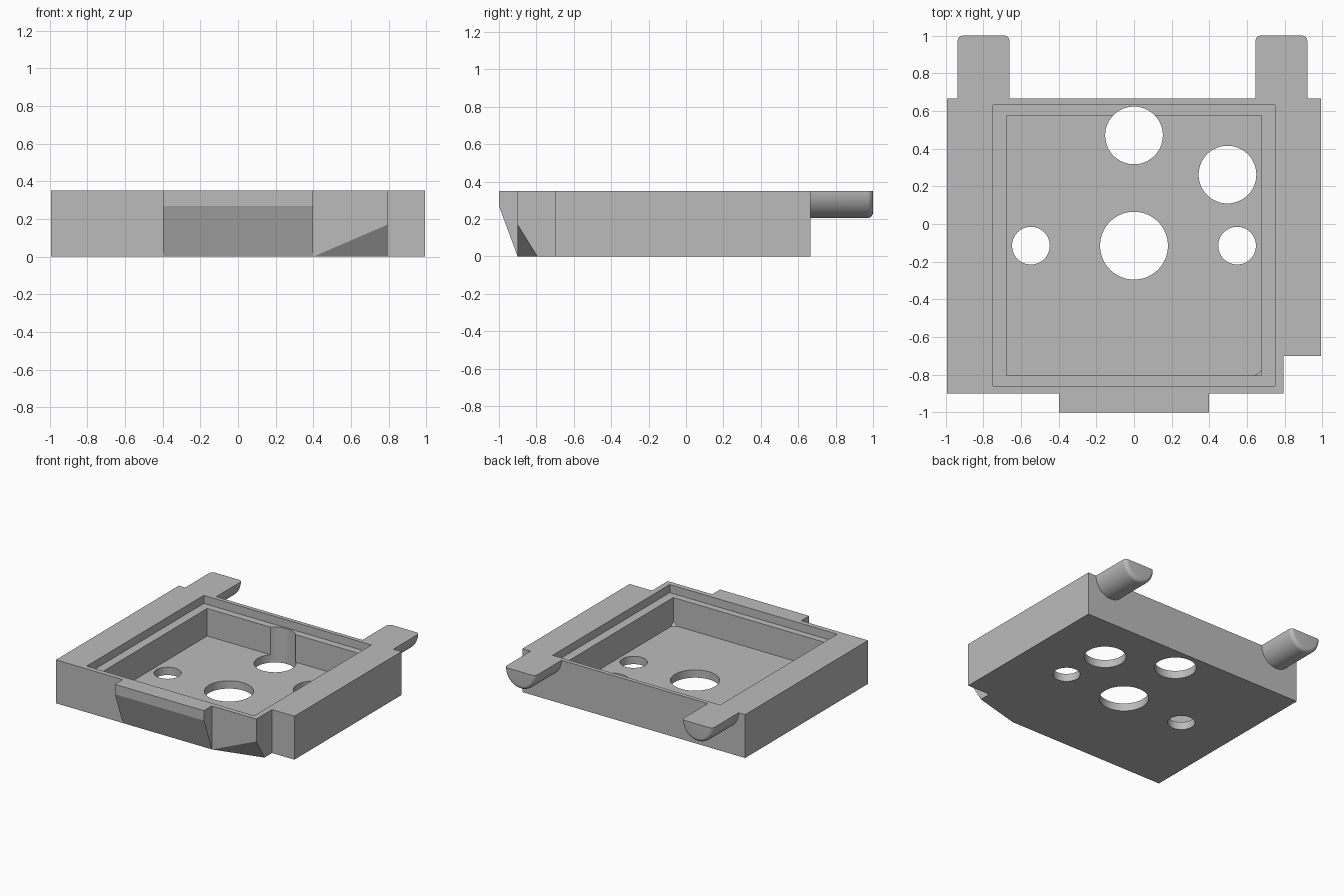
import bpy
import bmesh
import math
from mathutils import Vector

cube = bpy.data.objects.get("Cube")
if cube:
    bpy.data.objects.remove(cube, do_unlink=True)

grey = bpy.data.materials.new("plain grey")
grey.use_nodes = True
grey.diffuse_color = (0.5, 0.5, 0.5, 1)
grey.node_tree.nodes["Principled BSDF"].inputs["Base Color"].default_value = (0.5, 0.5, 0.5, 1)

TOP = 0.35
LEDGE = 0.285
FLOOR = 0.063


def finish(name, bm):
    bmesh.ops.recalc_face_normals(bm, faces=bm.faces)
    mesh = bpy.data.meshes.new(name)
    bm.to_mesh(mesh)
    bm.free()
    mesh.materials.append(grey)
    obj = bpy.data.objects.new(name, mesh)
    bpy.context.collection.objects.link(obj)
    return obj


def prism(name, outline, direction):
    """Extrude a closed planar outline along a direction."""
    bm = bmesh.new()
    face = bm.faces.new([bm.verts.new(p) for p in outline])
    ext = bmesh.ops.extrude_face_region(bm, geom=[face])
    moved = [v for v in ext["geom"] if isinstance(v, bmesh.types.BMVert)]
    bmesh.ops.translate(bm, verts=moved, vec=Vector(direction))
    return finish(name, bm)


def box(name, x0, x1, y0, y1, z0, z1):
    base = [(x0, y0, z0), (x1, y0, z0), (x1, y1, z0), (x0, y1, z0)]
    return prism(name, base, (0, 0, z1 - z0))


def disc(name, x, y, r):
    ring = [(x + r * math.cos(math.tau * i / 64), y + r * math.sin(math.tau * i / 64), -0.1)
            for i in range(64)]
    return prism(name, ring, (0, 0, 0.6))


def tetra(name, points):
    bm = bmesh.new()
    bmesh.ops.convex_hull(bm, input=[bm.verts.new(p) for p in points])
    return finish(name, bm)


def cut(target, cutter):
    cutter.hide_render = True
    mod = target.modifiers.new("cut", "BOOLEAN")
    mod.operation = "DIFFERENCE"
    mod.solver = "EXACT"
    mod.object = cutter
    bpy.context.view_layer.objects.active = target
    bpy.ops.object.modifier_apply(modifier=mod.name)
    bpy.data.objects.remove(cutter, do_unlink=True)


def smooth(obj):
    bpy.ops.object.select_all(action="DESELECT")
    obj.select_set(True)
    bpy.context.view_layer.objects.active = obj
    bpy.ops.object.shade_smooth_by_angle(angle=math.radians(30))


# Tray body with a notched front corner
outline = [(-0.993, -0.9), (0.793, -0.9), (0.793, -0.7), (0.993, -0.7), (0.993, 0.665), (-0.993, 0.665)]
tray = prism("tray_body", [(x, y, 0) for x, y in outline], (0, 0, TOP))

# Slanted underside beside the notch: extend the cutting plane past the corner
a, b, c = Vector((0.4, -0.9, 0)), Vector((0.793, -0.9, 0.17)), Vector((0.793, -0.795, 0))
corner = Vector((0.793, -0.9, 0))
n = (b - a).cross(c - a).normalized()
if n.dot(corner - a) < 0:
    n = -n
mid = (a + b + c) / 3
wide = [mid + (p - mid) * 3 for p in (a, b, c)]
cut(tray, tetra("corner_cutter", wide + [p + n * 0.6 for p in wide]))

# Stepped pocket and through holes
cut(tray, box("ledge_cutter", -0.747, 0.747, -0.86, 0.632, LEDGE, 0.5))
cut(tray, box("pocket_cutter", -0.677, 0.677, -0.805, 0.575, FLOOR, 0.45))
for x, y, r in [(0, 0.47, 0.153), (0.496, 0.262, 0.153), (0, -0.115, 0.18),
                (-0.547, -0.115, 0.1), (0.547, -0.115, 0.1)]:
    cut(tray, disc("hole_cutter", x, y, r))
smooth(tray)

# Small fillet wedge in the pocket corner above the slanted underside
tetra("pocket_wedge", [(0.677, -0.805, FLOOR), (0.64, -0.805, FLOOR),
                       (0.677, -0.78, FLOOR), (0.677, -0.805, FLOOR + 0.03)])

# Front lip with a slanted underside
prism("front_lip", [(-0.397, -0.9, 0), (-0.397, -1, 0.27), (-0.397, -1, TOP), (-0.397, -0.9, TOP)],
      (0.794, 0, 0))


# Half-round pegs at the back, with a rounded end
def peg(name, cx):
    bm = bmesh.new()
    radius, fillet, steps = 0.138, 0.03, 24
    stations = [(0.665, radius)]
    for i in range(7):
        t = math.pi / 2 * i / 6
        stations.append((1 - fillet + fillet * math.sin(t), radius - fillet + fillet * math.cos(t)))
    rings = []
    for y, r in stations:
        rings.append([bm.verts.new((cx + r * math.cos(math.pi * j / steps), y,
                                    TOP - 1.05 * r * math.sin(math.pi * j / steps)))
                      for j in range(steps + 1)])
    for p, q in zip(rings, rings[1:]):
        for j in range(steps):
            bm.faces.new((p[j], p[j + 1], q[j + 1], q[j]))
        bm.faces.new((p[steps], p[0], q[0], q[steps]))
    bm.faces.new(rings[0])
    bm.faces.new(rings[-1])
    smooth(finish(name, bm))


peg("right_peg", -0.798)
peg("left_peg", 0.782)
